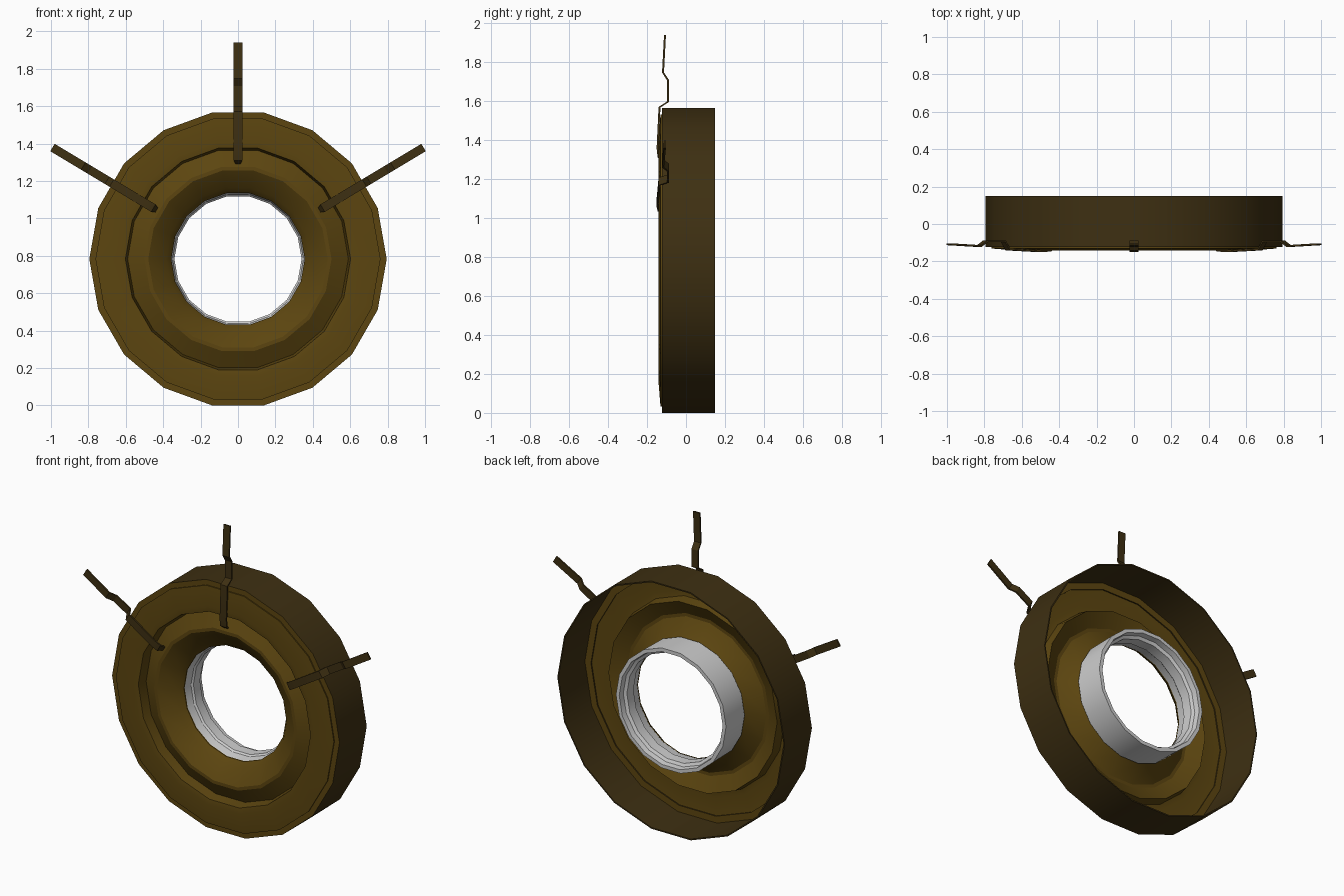
import bpy, bmesh, math
from mathutils import Vector, Matrix

if "Cube" in bpy.data.objects:
    bpy.data.objects.remove(bpy.data.objects["Cube"], do_unlink=True)

SIDES = 18
CENTRE = Vector((0, 0, 0.783))


def material(name, colour):
    mat = bpy.data.materials.new(name)
    mat.use_nodes = True
    mat.diffuse_color = (*colour, 1)
    mat.node_tree.nodes["Principled BSDF"].inputs["Base Color"].default_value = (*colour, 1)
    return mat


bronze = material("bronze", (0.107, 0.06, 0.005))
dark_bronze = material("dark bronze", (0.048, 0.029, 0.006))
pale_grey = material("pale grey", (0.62, 0.62, 0.62))


def finish(name, bm, mats, smooth=True):
    bmesh.ops.recalc_face_normals(bm, faces=bm.faces)
    mesh = bpy.data.meshes.new(name)
    bm.to_mesh(mesh)
    bm.free()
    obj = bpy.data.objects.new(name, mesh)
    bpy.context.collection.objects.link(obj)
    for mat in mats:
        mesh.materials.append(mat)
    if smooth:
        bpy.ops.object.select_all(action="DESELECT")
        obj.select_set(True)
        bpy.context.view_layer.objects.active = obj
        bpy.ops.object.shade_smooth_by_angle(angle=math.radians(25))
    return obj


def lathe(name, profile, mats):
    """Turn a closed (radius, y) profile about the front-to-back axis."""
    bm = bmesh.new()
    rings = []
    for k in range(SIDES):
        a = math.tau * k / SIDES
        rings.append([bm.verts.new(CENTRE + Vector((r * math.cos(a), y, r * math.sin(a))))
                      for r, y in profile])
    n = len(profile)
    for k in range(SIDES):
        here, there = rings[k], rings[(k + 1) % SIDES]
        for i in range(n):
            j = (i + 1) % n
            bm.faces.new((here[i], here[j], there[j], there[i]))
    return finish(name, bm, mats)


# Outer housing: open-backed band with a narrow lip at the front
housing = lathe("housing_rim", [
    (0.795, -0.122), (0.795, 0.15), (0.787, 0.15), (0.787, -0.114),
    (0.745, -0.114), (0.745, -0.122)], [dark_bronze, bronze])
for face in housing.data.polygons:
    if abs(face.normal.y) > 0.9 and face.center.y < 0:
        face.material_index = 1

# Front trim: flat flange, groove, rounded ridge and inner cone
front = [(0.762, -0.131), (0.635, -0.141), (0.602, -0.136), (0.59, -0.075),
         (0.5, -0.125), (0.48, -0.125), (0.385, -0.065), (0.357, -0.03)]
back = [(r, y + 0.007) for r, y in reversed(front)]
lathe("front_trim", front + back, [bronze])

# Socket sleeve with a small internal step
lathe("socket_sleeve", [
    (0.36, -0.026), (0.382, -0.04), (0.385, 0.15), (0.362, 0.15),
    (0.358, 0.115), (0.34, 0.105), (0.34, 0.04), (0.35, 0.03)], [pale_grey])

# Spring clips: bent strips given as (radius, y) paths
CLIP = [(1.157, -0.108), (0.965, -0.118), (0.925, -0.092), (0.815, -0.092),
        (0.787, -0.136), (0.575, -0.146), (0.53, -0.141), (0.512, -0.115)]


def clip(name, degrees, width=0.046, thick=0.01):
    bm = bmesh.new()
    turn = Matrix.Translation(CENTRE) @ Matrix.Rotation(math.radians(-degrees), 4, "Y")
    sections = []
    for i, (r, y) in enumerate(CLIP):
        r0, y0 = CLIP[max(i - 1, 0)]
        r1, y1 = CLIP[min(i + 1, len(CLIP) - 1)]
        normal = Vector((y1 - y0, r0 - r1)).normalized() * thick / 2
        w = width / 2 * (0.6 if i == len(CLIP) - 1 else 1)
        sections.append([bm.verts.new(turn @ Vector((r + s * normal.x, y + s * normal.y, t * w)))
                         for s, t in ((-1, -1), (-1, 1), (1, 1), (1, -1))])
    for a, b in zip(sections, sections[1:]):
        for i in range(4):
            j = (i + 1) % 4
            bm.faces.new((a[i], a[j], b[j], b[i]))
    bm.faces.new(sections[0])
    bm.faces.new(sections[-1])
    finish(name, bm, [dark_bronze])


for name, degrees in (("left_clip", 31), ("top_clip", 90), ("right_clip", 149)):
    clip(name, degrees)
